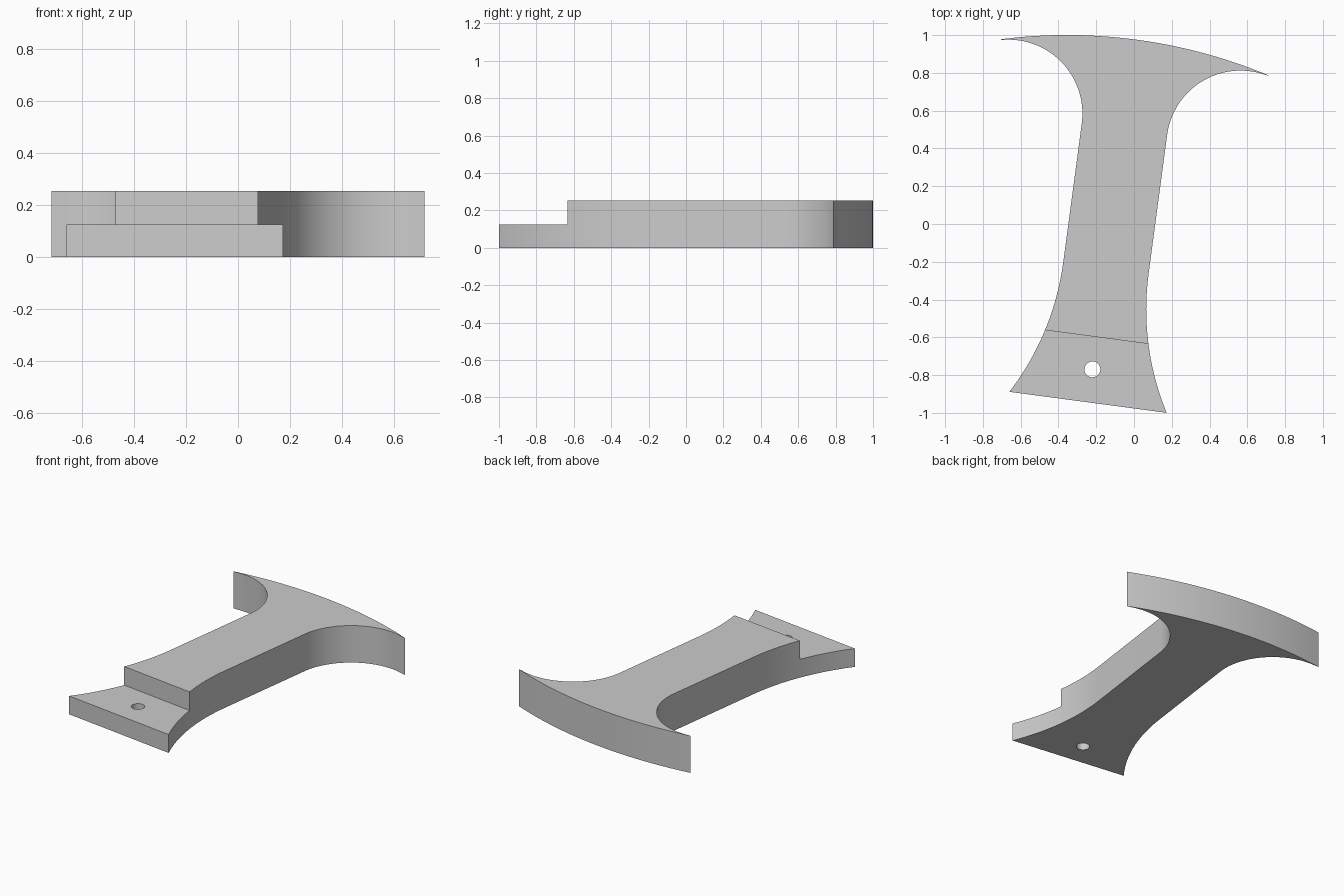
import bpy, bmesh
from math import cos, sin, pi, radians, atan2, asin
from mathutils import Matrix

if "Cube" in bpy.data.objects:
    bpy.data.objects.remove(bpy.data.objects["Cube"])

TILT = Matrix.Rotation(radians(-7.6), 4, 'Z')
MID = -0.1165            # symmetry line of the part in its untilted frame
HEIGHT, STEP = 0.254, 0.126


def arc(cx, cy, r, a0, a1, n):
    return [(cx + r * cos(a0 + (a1 - a0) * i / n),
             cy + r * sin(a0 + (a1 - a0) * i / n)) for i in range(n + 1)]


def prism(name, pts, z0, z1):
    """Extrude a closed counter-clockwise outline, then tilt it in plan."""
    n = len(pts)
    verts = [TILT @ Matrix.Translation((x + MID, y, z)).to_translation()
             for z in (z0, z1) for x, y in pts]
    faces = [list(reversed(range(n))), list(range(n, 2 * n))]
    faces += [[i, (i + 1) % n, n + (i + 1) % n, n + i] for i in range(n)]
    mesh = bpy.data.meshes.new(name)
    mesh.from_pydata(verts, [], faces)
    ob = bpy.data.objects.new(name, mesh)
    bpy.context.collection.objects.link(ob)
    return ob


# Right half of the outline, bottom to top: flared foot, shank, round fillet
half_w, foot_r, foot_y, bottom = 0.228, 1.438, -0.25, -0.968
flare = asin((foot_y - bottom) / foot_r)
tip = (0.724, 0.873)
fil_r = 0.392
fil_c = (half_w + fil_r, 0.491)
right = arc(half_w + foot_r, foot_y, foot_r, pi + flare, pi, 20)
right += arc(*fil_c, fil_r, pi, atan2(tip[1] - fil_c[1], tip[0] - fil_c[0]), 32)[:-1]
right.append(tip)

# Shallow crown arc joining the two tips
apex = 0.969
sag = apex - tip[1]
R = (tip[0] ** 2 + sag ** 2) / (2 * sag)
a = asin(tip[0] / R)
crown = arc(0, apex - R, R, pi / 2 - a, pi / 2 + a, 40)[1:-1]
left = [(-x, y) for x, y in reversed(right)]
body = prism("bracket_body", right + crown + left, 0, HEIGHT)

# Lowered foot step and the screw hole
cutters = [
    prism("step_cutter", [(-1, -1.3), (1, -1.3), (1, -0.619), (-1, -0.619)], STEP, 0.5),
    prism("hole_cutter", arc(0, -0.792, 0.042, 0, 2 * pi, 32)[:-1], -0.1, 0.4),
]
bpy.context.view_layer.objects.active = body
body.select_set(True)
for c in cutters:
    c.hide_render = True
    m = body.modifiers.new(c.name, 'BOOLEAN')
    m.operation, m.solver, m.object = 'DIFFERENCE', 'EXACT', c
    bpy.ops.object.modifier_apply(modifier=m.name)
for c in cutters:
    bpy.data.objects.remove(c)

bpy.ops.object.select_all(action='DESELECT')
body.select_set(True)
bpy.ops.object.shade_smooth_by_angle(angle=radians(30))
